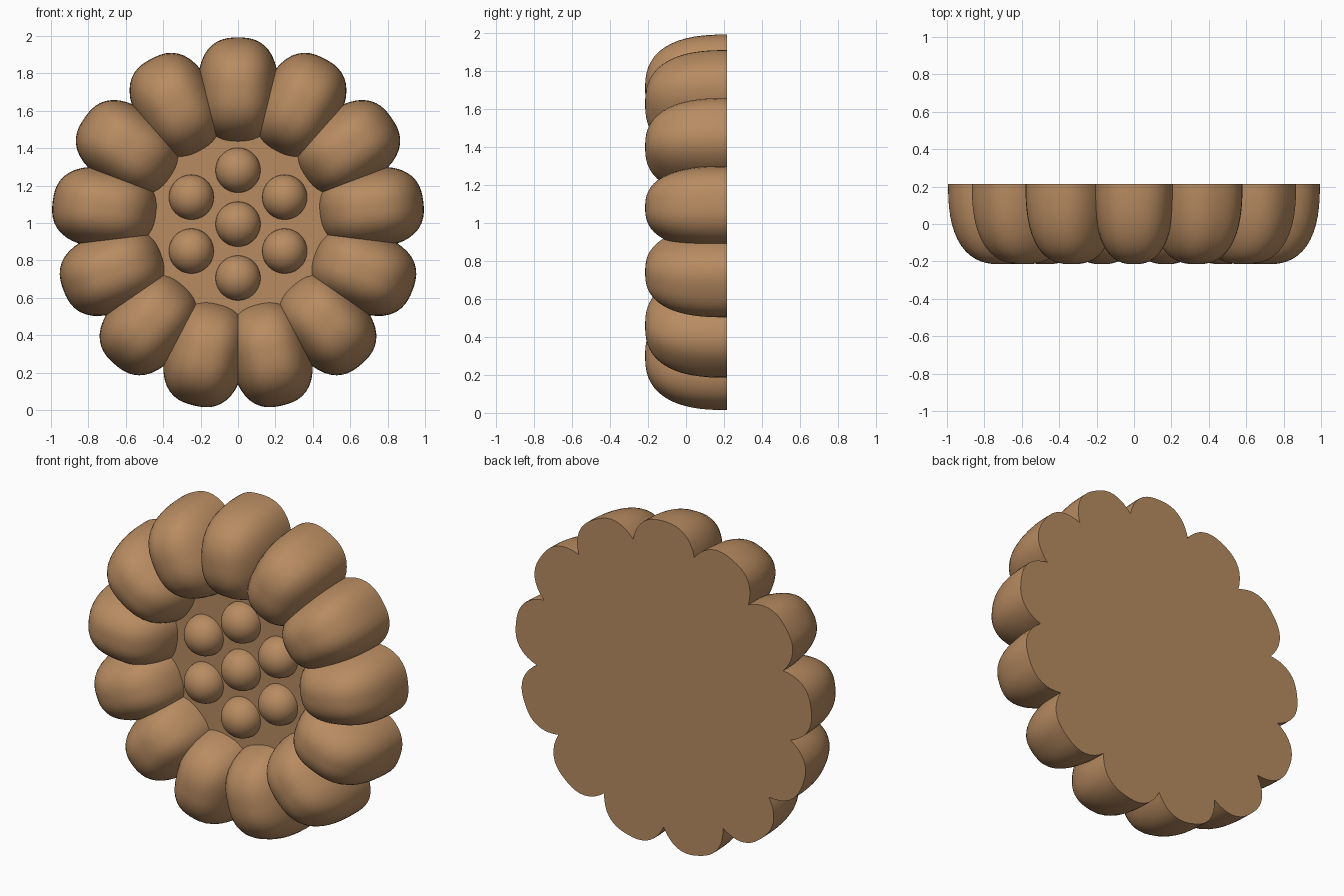
import bpy, bmesh, math
from mathutils import Matrix, Vector

if "Cube" in bpy.data.objects:
    bpy.data.objects.remove(bpy.data.objects["Cube"])

BACK = 0.215          # flat rear plane
CENTRE_Z = 0.994
DISC_FRONT = 0.045

mat = bpy.data.materials.new("carved_wood")
mat.diffuse_color = (0.48, 0.26, 0.12, 1)
mat.use_nodes = True
mat.node_tree.nodes["Principled BSDF"].inputs["Base Color"].default_value = mat.diffuse_color


def finish(bm, name):
    bmesh.ops.recalc_face_normals(bm, faces=bm.faces)
    mesh = bpy.data.meshes.new(name)
    bm.to_mesh(mesh)
    bm.free()
    obj = bpy.data.objects.new(name, mesh)
    bpy.context.collection.objects.link(obj)
    mesh.materials.append(mat)
    bpy.ops.object.select_all(action='DESELECT')
    obj.select_set(True)
    bpy.context.view_layer.objects.active = obj
    bpy.ops.object.shade_smooth_by_angle(angle=math.radians(40))
    return obj


def dome(name, size, power, y, radius, angle):
    """Half superellipsoid facing -y, placed at a clock angle around the centre.
    size = (half width, depth, half radial length)"""
    bm = bmesh.new()
    bmesh.ops.create_uvsphere(bm, u_segments=48, v_segments=32, radius=1)
    bmesh.ops.delete(bm, geom=[v for v in bm.verts if v.co.z < -1e-4], context='VERTS')
    bmesh.ops.holes_fill(bm, edges=[e for e in bm.edges if e.is_boundary], sides=0)
    for v in bm.verts:
        n = sum(abs(c) ** power for c in v.co) ** (1 / power)
        p = v.co / n
        v.co = Vector((p.x * size[0], -p.z * size[1], p.y * size[2] + radius))
    bm.transform(Matrix.Translation((0, y, CENTRE_Z)) @ Matrix.Rotation(angle, 4, 'Y'))
    return finish(bm, name)


# Ring of thirteen plump petals
for i in range(13):
    dome(f"petal_{i + 1}", (0.215, 0.43, 0.283), 2.55, BACK, 0.715, i * math.tau / 13)

# Recessed centre disc
bm = bmesh.new()
bmesh.ops.create_cone(bm, cap_ends=True, segments=64, radius1=0.62, radius2=0.62,
                      depth=BACK - DISC_FRONT)
bm.transform(Matrix.Translation((0, (BACK + DISC_FRONT) / 2, CENTRE_Z))
             @ Matrix.Rotation(math.pi / 2, 4, 'X'))
finish(bm, "centre_disc")

# Seed beads: one in the middle, six around it
dome("seed_middle", (0.12, 0.12, 0.12), 2, DISC_FRONT, 0, 0)
for i in range(6):
    dome(f"seed_{i + 1}", (0.12, 0.12, 0.12), 2, DISC_FRONT, 0.288, i * math.tau / 6)
